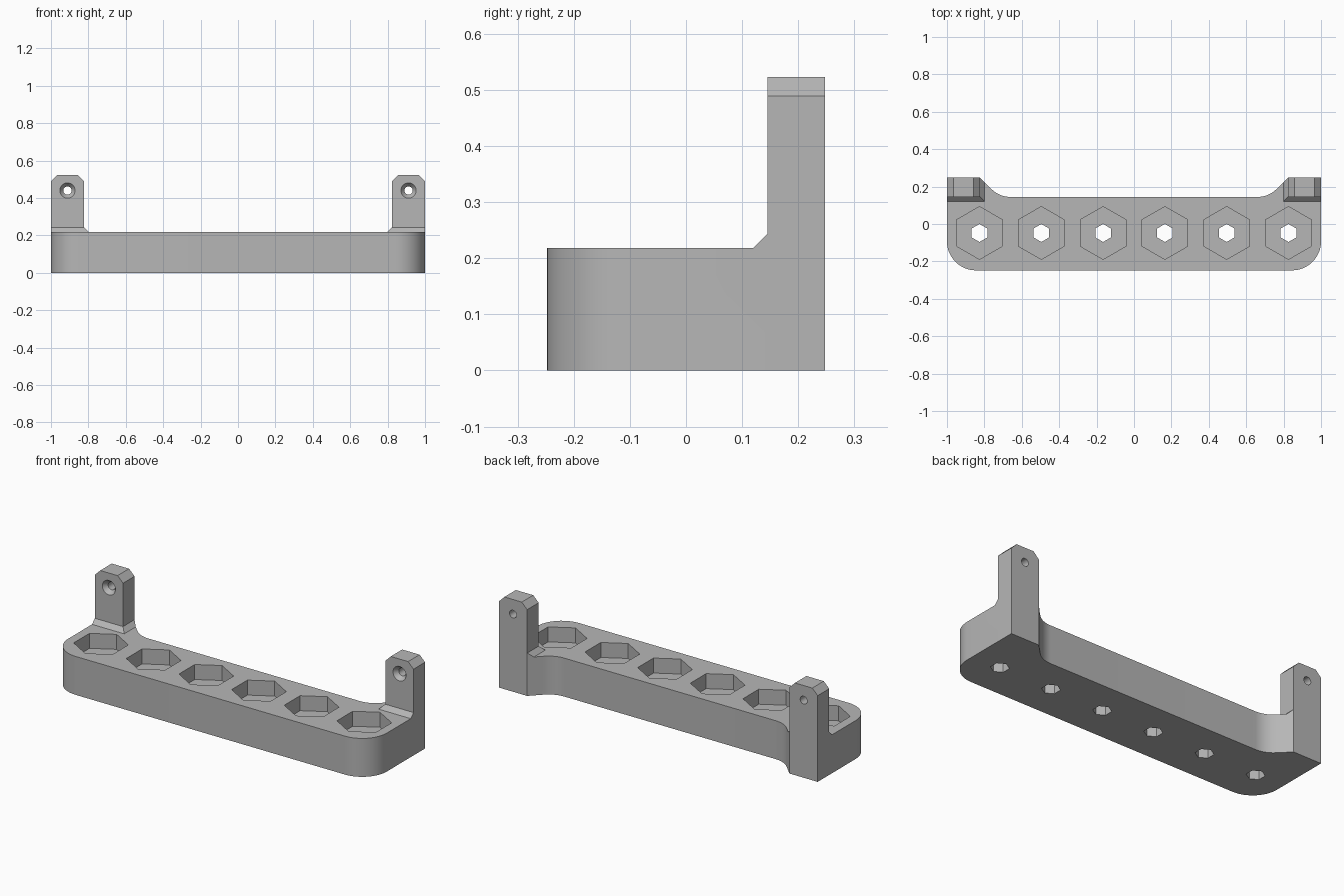
import bpy, bmesh, math

if "Cube" in bpy.data.objects:
    bpy.data.objects.remove(bpy.data.objects["Cube"])

BODY_TOP = 0.218
TAB_IN, TAB_FRONT, BACK = 0.823, 0.145, 0.248

grey = bpy.data.materials.new("plain grey")
grey.diffuse_color = (0.47, 0.47, 0.47, 1)
grey.use_nodes = True
grey.node_tree.nodes["Principled BSDF"].inputs["Base Color"].default_value = grey.diffuse_color


def loft(name, rings):
    """Closed solid through equal-length rings of points, capped at both ends."""
    bm = bmesh.new()
    loops = [[bm.verts.new(p) for p in ring] for ring in rings]
    n = len(loops[0])
    for a, b in zip(loops, loops[1:]):
        for i in range(n):
            j = (i + 1) % n
            bm.faces.new((a[i], a[j], b[j], b[i]))
    bm.faces.new(loops[0])
    bm.faces.new(loops[-1])
    bmesh.ops.remove_doubles(bm, verts=bm.verts, dist=1e-5)
    bmesh.ops.recalc_face_normals(bm, faces=bm.faces)
    mesh = bpy.data.meshes.new(name)
    bm.to_mesh(mesh)
    bm.free()
    mesh.materials.append(grey)
    ob = bpy.data.objects.new(name, mesh)
    bpy.context.collection.objects.link(ob)
    return ob


def combine(target, other, operation):
    """Apply a boolean and discard the helper solid."""
    bpy.context.view_layer.objects.active = target
    mod = target.modifiers.new("boolean", 'BOOLEAN')
    mod.operation, mod.object, mod.solver = operation, other, 'EXACT'
    bpy.ops.object.modifier_apply(modifier=mod.name)
    bpy.data.objects.remove(other)


def arc(cx, cy, r, a0, a1, n=12):
    return [(cx + r * math.cos(math.radians(a0 + (a1 - a0) * i / n)),
             cy + r * math.sin(math.radians(a0 + (a1 - a0) * i / n)))
            for i in range(n + 1)]


def hexagon(x, y, r, z):
    return [(x + r * math.sin(k * math.pi / 3), y + r * math.cos(k * math.pi / 3), z)
            for k in range(6)]


# Tray body: rounded front corners, back cut away between the two tabs
R, R2 = 0.155, 0.14
half = arc(1 - R, -BACK + R, R, -90, 0) + [(1, BACK), (TAB_IN, BACK)]
drop = (BACK - TAB_FRONT) - R2 * (1 - math.cos(math.pi / 4))
arc_end = TAB_IN - drop - R2 * math.sin(math.pi / 4)
half += arc(arc_end, TAB_FRONT + R2, R2, -45, -90)
outline = half + [(-x, y) for x, y in reversed(half)]
tray = loft("holder_tray", [[(x, y, z) for x, y in outline] for z in (0, BODY_TOP)])

# Upright mounting tabs with a sloped foot
C, TOP, FOOT = 0.034, 0.523, 0.025
for s in (1, -1):
    prof = [(TAB_IN, 0.1), (1, 0.1), (1, TOP - C), (1 - C, TOP),
            (TAB_IN + C, TOP), (TAB_IN, TOP - C)]
    tab = loft("tab", [[(s * x, y, z) for x, z in prof] for y in (TAB_FRONT, BACK)])
    combine(tray, tab, 'UNION')
    xo, yo = TAB_IN - FOOT, TAB_FRONT - FOOT
    base = [(1, yo), (xo, yo), (xo, BACK - FOOT), (TAB_IN, BACK), (1, BACK)]
    top = [(1, TAB_FRONT), (TAB_IN, TAB_FRONT), (TAB_IN, BACK), (TAB_IN, BACK), (1, BACK)]
    foot = loft("foot", [[(s * x, y, 0.15) for x, y in base],
                         [(s * x, y, BODY_TOP) for x, y in base],
                         [(s * x, y, BODY_TOP + FOOT) for x, y in top]])
    combine(tray, foot, 'UNION')

# Countersunk screw holes through the tabs
for s in (1, -1):
    steps = [(0.10, 0.041), (TAB_FRONT, 0.041), (TAB_FRONT + 0.025, 0.022), (0.3, 0.022)]
    hole = loft("screw_hole", [
        [(s * 0.912 + r * math.cos(k * math.pi / 16), y, 0.44 + r * math.sin(k * math.pi / 16))
         for k in range(32)] for y, r in steps])
    combine(tray, hole, 'DIFFERENCE')

# Six hexagonal pockets, each with a small hexagonal through hole
for i in range(6):
    x = -0.826 + i * 0.3304
    for name, r, z0 in (("pocket", 0.141, BODY_TOP - 0.085), ("drain", 0.048, -0.1)):
        cut = loft(name, [hexagon(x, -0.048, r, z) for z in (z0, 0.3)])
        combine(tray, cut, 'DIFFERENCE')

# Smooth the round corners, keep the rest crisp
bpy.ops.object.select_all(action='DESELECT')
tray.select_set(True)
bpy.context.view_layer.objects.active = tray
bpy.ops.object.shade_smooth_by_angle(angle=math.radians(30))
